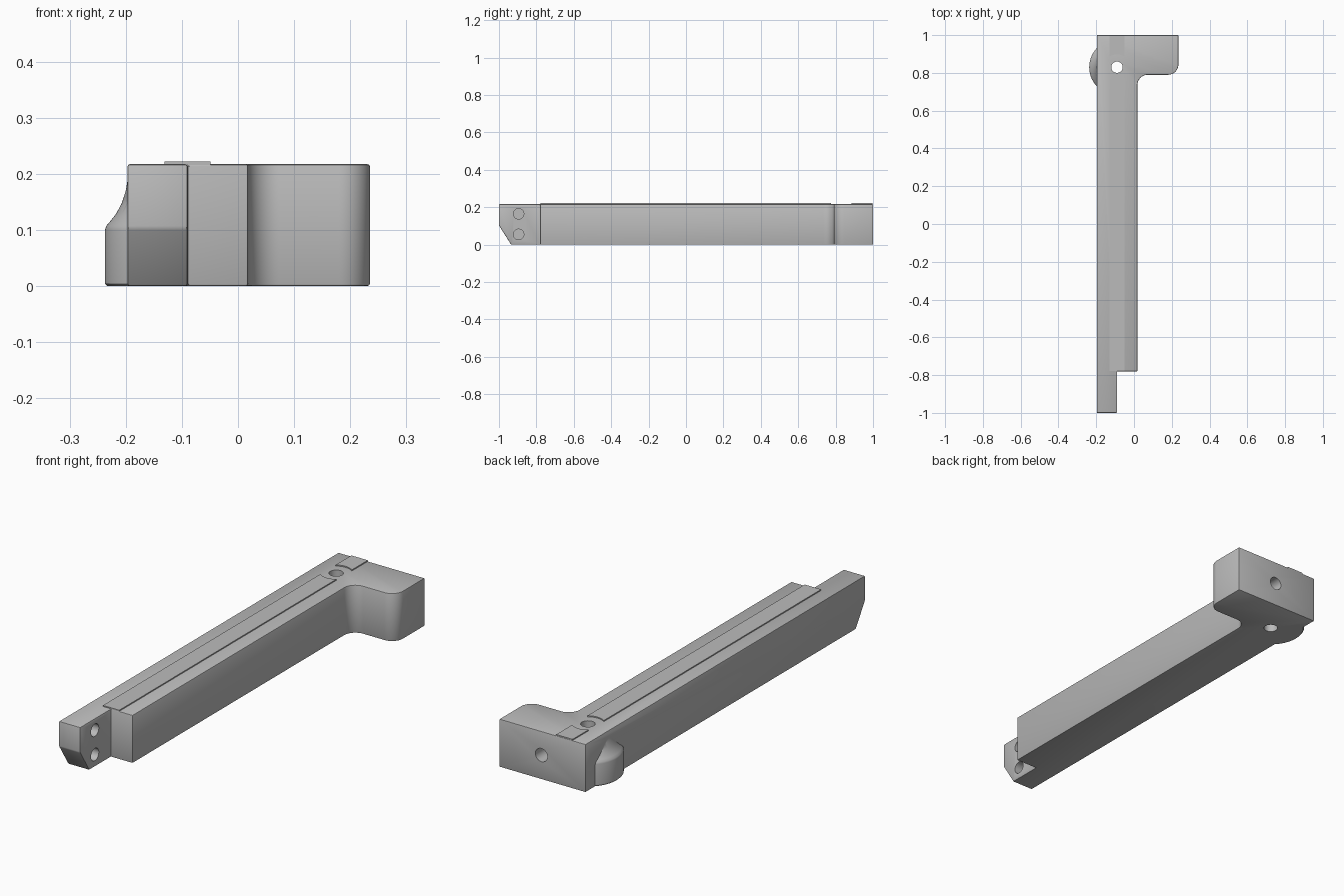
import bpy, bmesh, math
from mathutils import Matrix, Vector

if "Cube" in bpy.data.objects:
    bpy.data.objects.remove(bpy.data.objects["Cube"], do_unlink=True)

grey = bpy.data.materials.new("mid grey")
grey.use_nodes = True
colour = (0.5, 0.5, 0.5, 1)
grey.diffuse_color = colour
grey.node_tree.nodes["Principled BSDF"].inputs["Base Color"].default_value = colour

TOP = 0.217
PIN = Vector((-0.09, 0.83, 0))  # axis of the pivot hole


def add_object(name, bm):
    bmesh.ops.recalc_face_normals(bm, faces=bm.faces)
    mesh = bpy.data.meshes.new(name)
    bm.to_mesh(mesh)
    bm.free()
    mesh.materials.append(grey)
    obj = bpy.data.objects.new(name, mesh)
    bpy.context.collection.objects.link(obj)
    return obj


def arc(cx, cy, radius, start, end, steps=14):
    angles = [math.radians(start + (end - start) * i / steps) for i in range(steps + 1)]
    return [(cx + radius * math.cos(a), cy + radius * math.sin(a)) for a in angles]


def prism(points, z0, z1):
    bm = bmesh.new()
    face = bm.faces.new([bm.verts.new((x, y, z0)) for x, y in points])
    new = bmesh.ops.extrude_face_region(bm, geom=[face])["geom"]
    verts = [v for v in new if isinstance(v, bmesh.types.BMVert)]
    bmesh.ops.translate(bm, verts=verts, vec=(0, 0, z1 - z0))
    return bm


def activate(obj):
    bpy.ops.object.select_all(action='DESELECT')
    obj.select_set(True)
    bpy.context.view_layer.objects.active = obj


def boolean(obj, other, operation):
    mod = obj.modifiers.new("boolean", 'BOOLEAN')
    mod.operation, mod.object, mod.solver = operation, other, 'EXACT'
    activate(obj)
    bpy.ops.object.modifier_apply(modifier=mod.name)
    bpy.data.objects.remove(other, do_unlink=True)


def drill(obj, centre, axis, radius, depth):
    bm = bmesh.new()
    turn = Vector((0, 0, 1)).rotation_difference(Vector(axis)).to_matrix().to_4x4()
    bmesh.ops.create_cone(bm, cap_ends=True, segments=40, radius1=radius, radius2=radius,
                          depth=depth * 2, matrix=Matrix.Translation(centre) @ turn)
    cutter = add_object("hole_cutter", bm)
    cutter.hide_render = True
    boolean(obj, cutter, 'DIFFERENCE')


# Arm: bar with a stepped tab at the front and a hook at the back
R = 0.055
outline = [(-0.197, -1), (-0.09, -1), (-0.09, -0.78), (0.018, -0.78)]
outline += arc(0.018 + R, 0.79 - R, R, 180, 90)
outline += arc(0.235 - R, 0.79 + R, R, -90, 0)
outline += [(0.235, 1), (-0.197, 1)]
bm = prism(outline, 0, TOP)

# Sloped underside of the tab
cut = bmesh.ops.bisect_plane(bm, geom=bm.verts[:] + bm.edges[:] + bm.faces[:],
                             plane_co=(0, -1, 0.103), plane_no=(0, -0.103, -0.065),
                             clear_outer=True)
edges = [e for e in cut["geom_cut"] if isinstance(e, bmesh.types.BMEdge)]
bmesh.ops.holes_fill(bm, edges=edges)
arm = add_object("arm", bm)
bevel = arm.modifiers.new("edge_softening", 'BEVEL')
bevel.width, bevel.segments, bevel.limit_method = 0.004, 2, 'ANGLE'
activate(arm)
bpy.ops.object.modifier_apply(modifier=bevel.name)

# Rounded boss bulging from the side, tapering into the wall in a concave curve
profile = [(0.143, 0), (0.147, 0.004), (0.147, 0.1), (0.145, 0.107), (0.138, 0.115),
           (0.127, 0.129), (0.117, 0.148), (0.11, 0.17), (0.106, 0.193)]
bm = bmesh.new()
rings = []
for radius, z in profile:
    ring = arc(PIN.x, PIN.y, radius, 130, 230, 32)
    ring += [(-0.17, ring[-1][1]), (-0.17, ring[0][1])]
    rings.append([bm.verts.new((x, y, z)) for x, y in ring])
for low, high in zip(rings, rings[1:]):
    for i in range(len(low)):
        j = (i + 1) % len(low)
        bm.faces.new((low[i], low[j], high[j], high[i]))
bm.faces.new(rings[0])
bm.faces.new(rings[-1])
boolean(arm, add_object("side_boss", bm), 'UNION')

# Pivot hole, blind hole in the back, two blind holes in the tab
drill(arm, PIN + Vector((0, 0, 0.1)), (0, 0, 1), 0.03, 0.3)
drill(arm, (0.024, 1, 0.11), (0, 1, 0), 0.03, 0.14)
for z in (0.055, 0.165):
    drill(arm, (-0.09, -0.895, z), (1, 0, 0), 0.028, 0.08)

# Raised strips on top, scooped out around the pivot hole
half, clear = 0.041, 0.068
tilt = math.degrees(math.acos(half / clear))
front_strip = [(PIN.x - half, -0.779), (PIN.x + half, -0.779)]
front_strip += arc(PIN.x, PIN.y, clear, -tilt, tilt - 180)
back_strip = [(PIN.x + half, 0.998), (PIN.x - half, 0.998)]
back_strip += arc(PIN.x, PIN.y, clear, 180 - tilt, tilt)
parts = [arm]
for name, points in (("front_strip", front_strip), ("back_strip", back_strip)):
    parts.append(add_object(name, prism(points, TOP - 0.003, TOP + 0.005)))

for obj in parts:
    activate(obj)
    bpy.ops.object.shade_smooth_by_angle(angle=math.radians(30))
